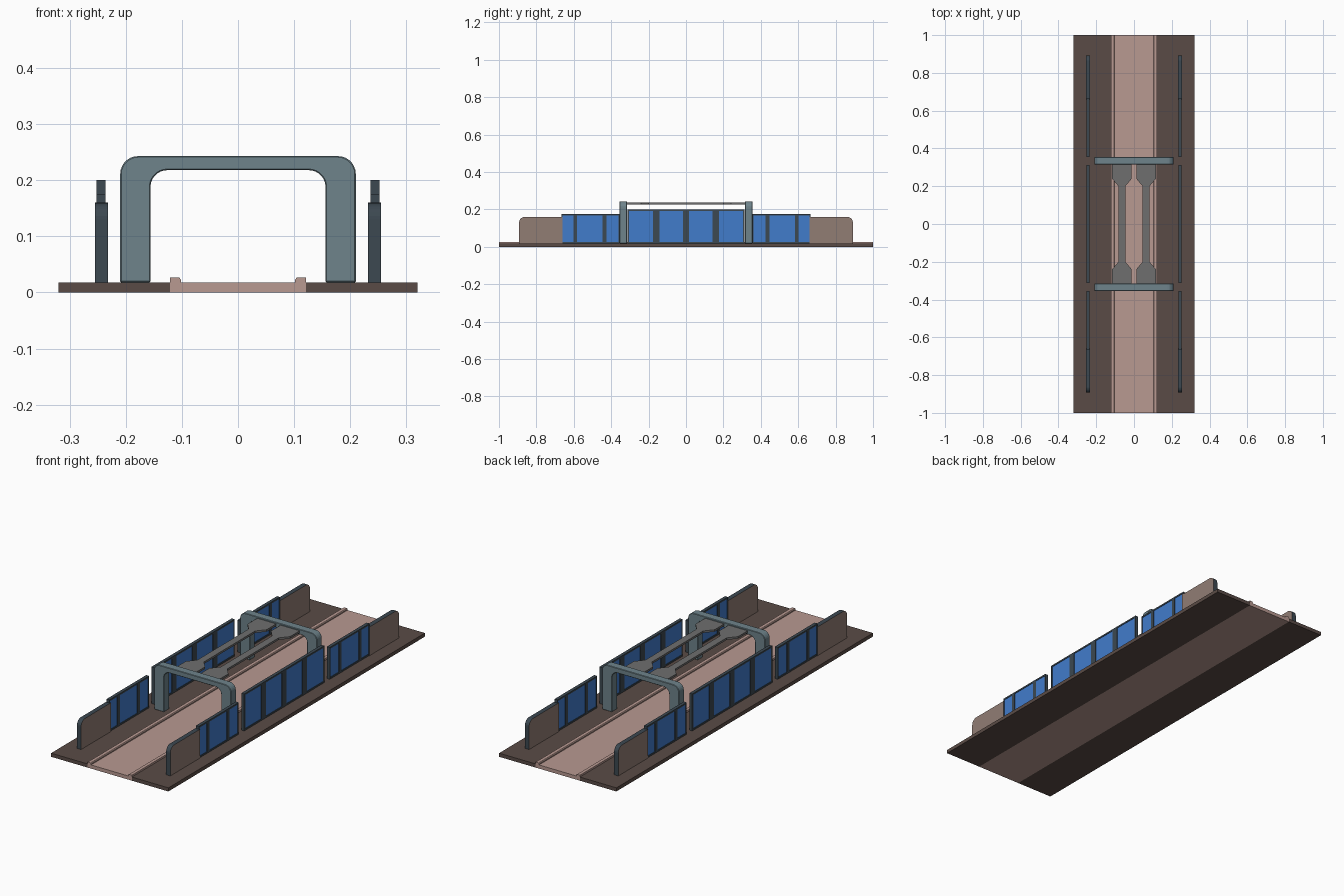
import bpy, bmesh, math

if "Cube" in bpy.data.objects:
    bpy.data.objects.remove(bpy.data.objects["Cube"])


def mat(name, rgb):
    m = bpy.data.materials.new(name)
    m.diffuse_color = (*rgb, 1)
    m.use_nodes = True
    m.node_tree.nodes["Principled BSDF"].inputs["Base Color"].default_value = m.diffuse_color
    return m


PINK = mat("pink_paving", (0.48, 0.32, 0.285))
BROWN = mat("dark_brown_ground", (0.102, 0.071, 0.061))
STEEL = mat("blue_grey_steel", (0.156, 0.227, 0.258))
DARK = mat("dark_slate", (0.045, 0.065, 0.082))
BLUE = mat("blue_glass", (0.053, 0.2, 0.6))
TAUPE = mat("taupe_panel", (0.285, 0.205, 0.175))
GREY = mat("grey_metal", (0.156, 0.156, 0.156))


def extrude(name, pts, axis, a, b, *mats):
    """Prism of a 2D outline, from a to b along the axis (x: pts are y,z; y: x,z; z: x,y)."""
    put = {"x": lambda p, t: (t, p[0], p[1]),
           "y": lambda p, t: (p[0], t, p[1]),
           "z": lambda p, t: (p[0], p[1], t)}[axis]
    bm = bmesh.new()
    lo = [bm.verts.new(put(p, a)) for p in pts]
    hi = [bm.verts.new(put(p, b)) for p in pts]
    bm.faces.new(lo)
    bm.faces.new(hi)
    n = len(pts)
    for i in range(n):
        j = (i + 1) % n
        bm.faces.new((lo[i], lo[j], hi[j], hi[i]))
    bmesh.ops.recalc_face_normals(bm, faces=bm.faces)
    # a second material goes on the two caps
    if len(mats) > 1:
        for f in bm.faces:
            if abs(f.normal["xyz".index(axis)]) > 0.9:
                f.material_index = 1
    me = bpy.data.meshes.new(name)
    bm.to_mesh(me)
    bm.free()
    for m in mats:
        me.materials.append(m)
    ob = bpy.data.objects.new(name, me)
    bpy.context.collection.objects.link(ob)
    return ob


def box(name, x0, x1, y0, y1, z0, z1, m):
    return extrude(name, [(x0, y0), (x1, y0), (x1, y1), (x0, y1)], "z", z0, z1, m)


def mirror(ob, x=False, y=False):
    md = ob.modifiers.new("mirror", "MIRROR")
    md.use_axis = (x, y, False)
    md.use_mirror_merge = False
    return ob


def arc(cx, cz, r, a0, a1, n=7):
    return [(cx + r * math.cos(math.radians(a0 + (a1 - a0) * i / n)),
             cz + r * math.sin(math.radians(a0 + (a1 - a0) * i / n))) for i in range(n + 1)]


G = 0.018  # ground level

# Ground: central path, kerbs, side strips
box("path", -0.102, 0.102, -1, 1, 0, G, PINK)
mirror(extrude("kerb", [(0.102, 0), (0.121, 0), (0.121, 0.027), (0.105, 0.027), (0.102, 0.023)],
               "y", -1, 1, PINK), x=True)
mirror(box("side_strip", 0.121, 0.32, -1, 1, 0, G, BROWN), x=True)

# Two rounded portal arches
right = [(0.21, G)] + arc(0.178, 0.211, 0.032, 0, 90)
inner = [(0.156, G)] + arc(0.126, 0.188, 0.030, 0, 90)
outer_loop = right + [(-x, z) for x, z in reversed(right)]
inner_loop = inner + [(-x, z) for x, z in reversed(inner)]
arch = extrude("portal_arch", outer_loop + inner_loop[::-1], "y", 0.315, 0.355, STEEL)
bv = arch.modifiers.new("bevel", "BEVEL")
bv.width, bv.segments, bv.angle_limit = 0.002, 1, math.radians(40)
mirror(arch, y=True)

# Overhead beams with flared ends
half = [(0.018, 0.20), (0.052, 0.24), (0.052, 0.317)]
edge = [(x, -y) for x, y in reversed(half)] + half
outline = [(0.064 + x, y) for x, y in edge] + [(0.064 - x, y) for x, y in reversed(edge)]
mirror(extrude("overhead_beam", outline, "z", 0.226, 0.236, GREY), x=True)


# Glazed screens: posts, rails and thin panes
def screen(name, y0, y1, top, panes, both_ends):
    x0, x1, rail = 0.2365, 0.2525, 0.008

    def add(part, a, b, c, d, e, f, m):
        mirror(box(name + part, a, b, c, d, e, f, m), x=True, y=both_ends)

    add("_top_rail", x0, x1, y0, y1, top - rail, top, DARK)
    add("_bottom_rail", x0, x1, y0, y1, G, G + rail, DARK)
    edges = [y0] + [v for p in panes for v in p] + [y1]
    for i in range(0, len(edges), 2):
        if edges[i + 1] - edges[i] > 0.001:
            add("_post", x0, x1, edges[i], edges[i + 1], G + rail, top - rail, DARK)
    for a, b in panes:
        add("_pane", x0 + 0.002, x1 - 0.002, a, b, G + rail, top - rail, BLUE)


screen("middle_screen", -0.312, 0.312, 0.2,
       [(-0.304, -0.177), (-0.142, -0.017), (0.017, 0.142), (0.177, 0.304)], False)
screen("outer_screen", 0.355, 0.665, 0.175,
       [(0.361, 0.425), (0.446, 0.582), (0.602, 0.660)], True)

# Solid end walls with a rounded outer corner, taupe sides and dark rim
wall = [(0.66, G), (0.892, G)] + arc(0.862, 0.13, 0.03, 0, 90) + [(0.66, 0.16)]
mirror(extrude("end_wall", wall, "x", 0.232, 0.255, DARK, TAUPE), x=True, y=True)
